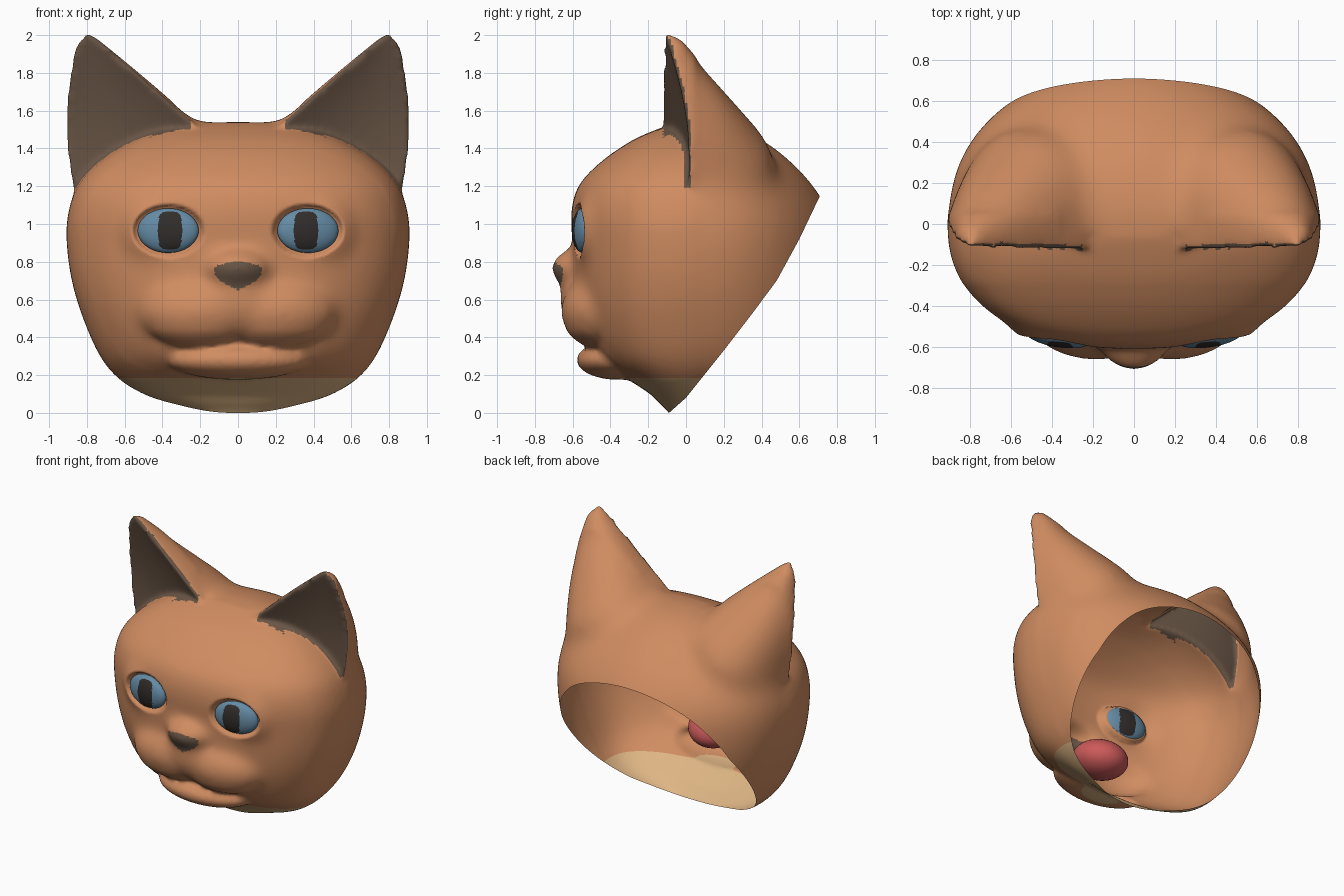
import bpy
import bmesh
from math import sin, cos, pi, hypot, radians, copysign
from mathutils import Vector, Matrix, Euler

cube = bpy.data.objects.get("Cube")
if cube:
    bpy.data.objects.remove(cube, do_unlink=True)


def material(name, r, g, b):
    mat = bpy.data.materials.new(name)
    mat.use_nodes = True
    mat.diffuse_color = (r, g, b, 1)
    for node in mat.node_tree.nodes:
        if node.type == 'BSDF_PRINCIPLED':
            node.inputs["Base Color"].default_value = (r, g, b, 1)
    return mat


fur = material("orange_fur", 0.63, 0.265, 0.12)
dark = material("dark_brown", 0.14, 0.09, 0.06)
cream = material("cream_fur", 0.73, 0.46, 0.23)
blue = material("blue_iris", 0.13, 0.26, 0.38)
black = material("black_pupil", 0.03, 0.026, 0.024)
pink = material("pink_tongue", 0.60, 0.10, 0.10)


def make_object(name, bm, mats):
    mesh = bpy.data.meshes.new(name)
    bm.to_mesh(mesh)
    bm.free()
    for mat in mats:
        mesh.materials.append(mat)
    ob = bpy.data.objects.new(name, mesh)
    bpy.context.scene.collection.objects.link(ob)
    return ob


def loft(bm, rings):
    """Skin a list of closed rings and cap both ends."""
    loops = [[bm.verts.new(p) for p in ring] for ring in rings]
    n = len(loops[0])
    faces = [bm.faces.new((lo[i], lo[(i + 1) % n], hi[(i + 1) % n], hi[i]))
             for lo, hi in zip(loops, loops[1:]) for i in range(n)]
    faces += [bm.faces.new(loops[0]), bm.faces.new(loops[-1])]
    bmesh.ops.recalc_face_normals(bm, faces=faces)


def ellipsoid(bm, loc, size, rot=(0, 0, 0), segs=40):
    mat = Matrix.LocRotScale(Vector(loc), Euler(rot), Vector(size))
    bmesh.ops.create_uvsphere(bm, u_segments=segs, v_segments=segs // 2,
                              radius=1, matrix=mat)


def spline(rows, steps):
    """Smooth curve through rows of values."""
    rows = [Vector(r) for r in rows]
    out = []
    for i in range(len(rows) - 1):
        p, q = rows[i], rows[i + 1]
        before, after = rows[max(i - 1, 0)], rows[min(i + 2, len(rows) - 1)]
        for k in range(steps):
            t = k / steps
            out.append(0.5 * (2 * p + (q - before) * t
                              + (2 * before - 5 * p + 4 * q - after) * t ** 2
                              + (3 * p - before - 3 * q + after) * t ** 3))
    return out + [rows[-1]]


def blunt(value, power):
    return copysign(abs(value) ** power, value)


# Skull sections: height, half width, front depth, back depth
skull = [(-0.08, 0.10, 0.04, 0.40), (0, 0.22, 0.09, 0.55),
         (0.05, 0.36, 0.14, 0.60), (0.10, 0.50, 0.19, 0.65),
         (0.18, 0.63, 0.31, 0.70), (0.30, 0.73, 0.47, 0.75),
         (0.50, 0.82, 0.56, 0.78), (0.70, 0.88, 0.59, 0.80),
         (0.90, 0.907, 0.60, 0.80), (1.05, 0.90, 0.61, 0.77),
         (1.20, 0.85, 0.572, 0.68), (1.33, 0.73, 0.45, 0.56),
         (1.44, 0.55, 0.29, 0.42), (1.51, 0.36, 0.13, 0.27),
         (1.545, 0.12, 0.02, 0.10)]


def skull_ring(row, n=80):
    z, w, front, back = row
    ring = []
    for i in range(n):
        c, s = cos(2 * pi * i / n), sin(2 * pi * i / n)
        if s < 0:
            ring.append((w * blunt(c, 0.86), front * blunt(s, 0.86), z))
        else:
            ring.append((w * blunt(c, 0.86 + 0.3 * s ** 0.5), back * s ** 0.88, z))
    return ring


def ear_ring(inner, outer, back, side, n=16):
    """Hollowed front edge and a rounded back."""
    mid, half = (inner + outer) / 2, (outer - inner) / 2
    depth = back - mid
    ring = []
    for i in range(n + 1):
        c, s = cos(pi * i / n), max(sin(pi * i / n), 0)
        ring.append(mid + half * blunt(c, 0.88) + depth * s ** 0.88)
    for i in range(1, n):
        s = -1 + 2 * i / n
        ring.append(mid + half * s + depth * 0.12 * (1 - s * s))
    return [(side * p.x, p.y, p.z) for p in ring]


def add_ear(bm, side):
    root = [Vector(p) for p in ((0.15, 0, 1.25), (0.70, 0.08, 0.85), (0.40, 0.45, 1.10))]
    base = [Vector(p) for p in ((0.22, -0.13, 1.52), (0.87, 0.01, 1.17), (0.50, 0.46, 1.41))]
    top = [Vector(p) for p in ((0.74, -0.12, 1.98), (0.865, -0.09, 1.93), (0.80, -0.02, 1.98))]
    tip = Vector((0.80, -0.12, 2.03))
    rings = [ear_ring(*root, side)]
    for k in range(11):
        t = k / 10
        corners = [a.lerp(b, t) for a, b in zip(base, top)]
        corners[1] += Vector((0.045, 0.04, 0)) * sin(pi * t)
        rings.append(ear_ring(*corners, side))
    rings.append(ear_ring(*[p.lerp(tip, 0.75) for p in top], side))
    loft(bm, rings)


# Head volumes: skull, ears, muzzle, eye mounds, nose and chin
bm = bmesh.new()
loft(bm, [skull_ring(r) for r in spline(skull, 4)])
for side in (-1, 1):
    add_ear(bm, side)
    ellipsoid(bm, (side * 0.19, -0.42, 0.54), (0.35, 0.245, 0.21))
    ellipsoid(bm, (side * 0.40, -0.40, 0.97), (0.25, 0.195, 0.26))
ellipsoid(bm, (0, -0.45, 0.60), (0.26, 0.22, 0.23))
ellipsoid(bm, (0, -0.53, 0.765), (0.19, 0.19, 0.115))
ellipsoid(bm, (0, -0.36, 0.28), (0.38, 0.22, 0.105))
head = make_object("head", bm, [])

# Fuse the volumes into one skin
remesh = head.modifiers.new("fuse", 'REMESH')
remesh.mode = 'VOXEL'
remesh.voxel_size = 0.015
graph = bpy.context.evaluated_depsgraph_get()
skin = bpy.data.meshes.new_from_object(head.evaluated_get(graph))
head.modifiers.clear()
head.data = skin
skin.name = "head"
skin.materials.clear()
for mat in (fur, dark, cream):
    skin.materials.append(mat)

bm = bmesh.new()
bm.from_mesh(skin)


def relax(rounds, inside):
    verts = [v for v in bm.verts if inside(v.co)]
    for _ in range(rounds):
        bmesh.ops.smooth_vert(bm, verts=verts, factor=0.5, use_axis_x=True,
                              use_axis_y=True, use_axis_z=True)


# Melt the ear backs into the skull and the muzzle into the face
relax(130, lambda p: p.y > 0.05 or (p.y > -0.06 and abs(p.x) < 0.36))
relax(36, lambda p: p.y < -0.3 and (p.z > 0.44 or abs(p.x) > 0.45))
relax(7, lambda p: True)

# Ear height and eye sockets
EYE = Vector((0.37, -0.545, 0.965))
peak = max(v.co.z for v in bm.verts)
for v in bm.verts:
    if v.co.z > 1.5:
        v.co.z = 1.5 + (v.co.z - 1.5) * 0.5 / (peak - 1.5)
    if v.co.y < -0.2:
        e = hypot((abs(v.co.x) - EYE.x) / 0.16, (v.co.z - EYE.z) / 0.118)
        t = min(max((e - 1) / 0.22, 0), 1)
        v.co.y += 0.05 * (1 - t * t * (3 - 2 * t))


def slice_skin(point, normal, clear):
    bmesh.ops.bisect_plane(bm, geom=bm.verts[:] + bm.edges[:] + bm.faces[:],
                           plane_co=point, plane_no=normal, clear_outer=clear)


# Open the neck along a bowed rim
rim = [(-0.09, 0), (0, 0.08), (0.20, 0.33), (0.35, 0.525),
       (0.48, 0.70), (0.60, 0.92), (0.70, 1.13)]
for (y, z), (y2, z2) in zip(rim, rim[1:]):
    slice_skin((0, y, z), (0, z2 - z, y - y2), True)
THROAT = 0.185
slice_skin((0, 0, THROAT), (0, 0, 1), False)


def skin_colour(face):
    c = face.calc_center_median()
    x = abs(c.x)
    if c.z < THROAT:
        return 2
    # Inner ears
    if (x > 0.25 and c.z > 1.49 - 0.9 * (x - 0.26) ** 2
            and -0.135 < c.y < 0.1 and face.normal.y < -0.25
            and (c.y > -0.12 or c.z > 1.5)):
        return 1
    # Nose patch
    if c.y < -0.5 and 0.65 < c.z < 0.80:
        d = c.z - 0.75
        limit = 1 - (d / 0.05) ** 4 if d > 0 else 1 - (d / 0.10) ** 2
        if x < 0.125 * limit:
            return 1
    return 0


bm.normal_update()
for f in bm.faces:
    f.smooth = True
    f.material_index = skin_colour(f)
bm.to_mesh(skin)
bm.free()

# Eyes with tall pupils
for side, name in ((1, "left_eye"), (-1, "right_eye")):
    bm = bmesh.new()
    ellipsoid(bm, (side * EYE.x, EYE.y, EYE.z), (0.163, 0.055, 0.118),
              (0, 0, side * radians(9)), 128)
    for f in bm.faces:
        c = f.calc_center_median()
        f.smooth = True
        dx, dz = (abs(c.x) - 0.36) / 0.062, (c.z - EYE.z) / 0.10
        f.material_index = 1 if dx ** 4 + dz ** 4 < 1 else 0
    make_object(name, bm, [blue, black])

# Tongue inside the mouth
bm = bmesh.new()
ellipsoid(bm, (0, -0.36, 0.465), (0.19, 0.20, 0.135), (radians(-15), 0, 0))
for f in bm.faces:
    f.smooth = True
make_object("tongue", bm, [pink])
